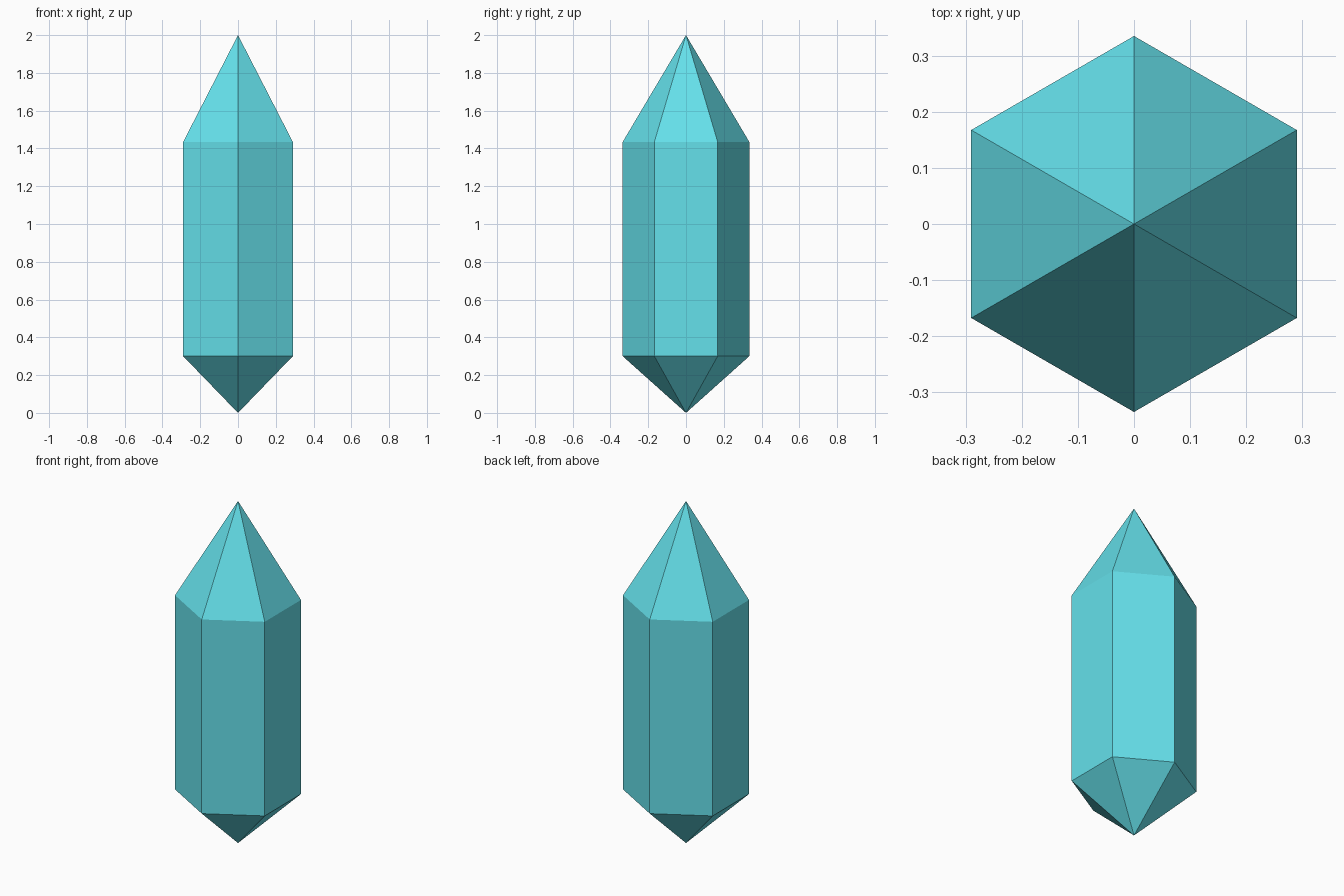
import bpy, bmesh, math

if "Cube" in bpy.data.objects:
    bpy.data.objects.remove(bpy.data.objects["Cube"])

SIDES = 6
RADIUS = 0.335
Z_BOTTOM, Z_LOW, Z_HIGH, Z_TOP = 0.0, 0.30, 1.435, 2.0

bm = bmesh.new()


def ring(z):
    """Hexagon of vertices with corners on the y axis."""
    return [bm.verts.new((RADIUS * math.sin(2 * math.pi * i / SIDES),
                          RADIUS * math.cos(2 * math.pi * i / SIDES), z))
            for i in range(SIDES)]


# Prism body with a tall point on top and a short point below
low, high = ring(Z_LOW), ring(Z_HIGH)
top = bm.verts.new((0, 0, Z_TOP))
bottom = bm.verts.new((0, 0, Z_BOTTOM))
for i in range(SIDES):
    j = (i + 1) % SIDES
    bm.faces.new((low[i], low[j], high[j], high[i]))
    bm.faces.new((high[i], high[j], top))
    bm.faces.new((low[j], low[i], bottom))
bmesh.ops.recalc_face_normals(bm, faces=bm.faces)

mesh = bpy.data.meshes.new("crystal")
bm.to_mesh(mesh)
bm.free()
crystal = bpy.data.objects.new("crystal", mesh)
bpy.context.collection.objects.link(crystal)

# Cyan crystal colour
mat = bpy.data.materials.new("cyan_crystal")
mat.diffuse_color = (0.13, 0.75, 0.83, 1)
mat.use_nodes = True
mat.node_tree.nodes["Principled BSDF"].inputs["Base Color"].default_value = mat.diffuse_color
mesh.materials.append(mat)
